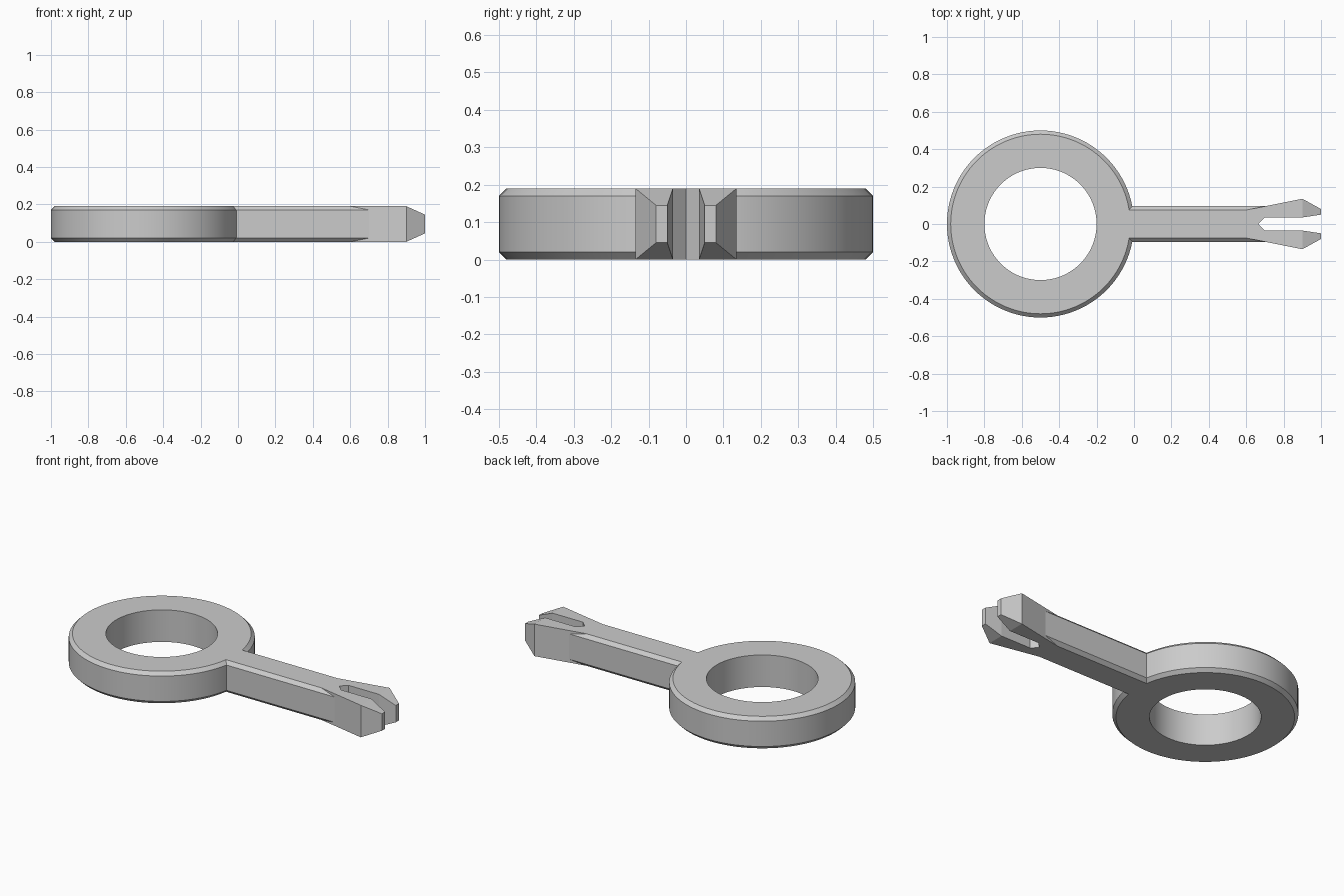
import bpy, bmesh, math

cube = bpy.data.objects.get("Cube")
if cube:
    bpy.data.objects.remove(cube, do_unlink=True)

HEIGHT, CHAMFER = 0.19, 0.02
SEGMENTS = 96

grey = bpy.data.materials.new("plain_grey")
grey.use_nodes = True
grey.diffuse_color = (0.6, 0.6, 0.6, 1)
grey.node_tree.nodes["Principled BSDF"].inputs["Base Color"].default_value = (0.6, 0.6, 0.6, 1)


def loft(name, loops, closed=False):
    """Bridge equal-length loops of points, capping the ends unless closed."""
    bm = bmesh.new()
    rings = [[bm.verts.new(p) for p in loop] for loop in loops]
    n = len(rings[0])
    pairs = list(zip(rings, rings[1:]))
    if closed:
        pairs.append((rings[-1], rings[0]))
    else:
        bm.faces.new(rings[0])
        bm.faces.new(rings[-1])
    for a, b in pairs:
        for i in range(n):
            j = (i + 1) % n
            bm.faces.new((a[i], a[j], b[j], b[i]))
    bmesh.ops.recalc_face_normals(bm, faces=bm.faces)
    mesh = bpy.data.meshes.new(name)
    bm.to_mesh(mesh)
    bm.free()
    mesh.materials.append(grey)
    obj = bpy.data.objects.new(name, mesh)
    bpy.context.collection.objects.link(obj)
    return obj


def box_section(x, half, low, high):
    return [(x, -half, low), (x, half, low), (x, half, high), (x, -half, high)]


def combine(target, tool, operation):
    mod = target.modifiers.new(operation, "BOOLEAN")
    mod.operation, mod.object, mod.solver = operation, tool, "EXACT"
    bpy.ops.object.select_all(action="DESELECT")
    bpy.context.view_layer.objects.active = target
    target.select_set(True)
    bpy.ops.object.modifier_apply(modifier=mod.name)
    bpy.data.objects.remove(tool, do_unlink=True)


# Ring: a chamfered band swept around the bow's centre
band = [(0.3, 0), (0.5 - CHAMFER, 0), (0.5, CHAMFER),
        (0.5, HEIGHT - CHAMFER), (0.5 - CHAMFER, HEIGHT), (0.3, HEIGHT)]
turns = [2 * math.pi * i / SEGMENTS for i in range(SEGMENTS)]
ring = loft("ring_with_forked_shaft",
            [[(r * math.cos(t) - 0.5, r * math.sin(t), z) for r, z in band] for t in turns],
            closed=True)

# Shaft: chamfered bar
W = 0.095
right_side = [(W - CHAMFER, 0), (W, CHAMFER), (W, HEIGHT - CHAMFER), (W - CHAMFER, HEIGHT)]
bar = right_side + [(-y, z) for y, z in reversed(right_side)]
shaft = loft("shaft", [[(x, y, z) for y, z in bar] for x in (-0.1, 0.7)])

# Flared tip: widens, then tapers on all four sides
tip = loft("flared_tip", [box_section(0.6, W - CHAMFER, 0, HEIGHT),
                          box_section(0.9, 0.135, 0, HEIGHT),
                          box_section(1.0, 0.08, 0.045, HEIGHT - 0.045)])

# Slot between the prongs, pointed at its inner end
edge = [(0.7, 0.035), (0.9, 0.035), (1.1, 0.065)]
outline = [(0.665, 0)] + edge + [(x, -y) for x, y in reversed(edge)]
slot = loft("slot_cutter", [[(x, y, z) for x, y in outline] for z in (-0.1, HEIGHT + 0.1)])
slot.hide_render = True

combine(ring, shaft, "UNION")
combine(ring, tip, "UNION")
combine(ring, slot, "DIFFERENCE")
bpy.ops.object.shade_smooth_by_angle(angle=math.radians(8))
